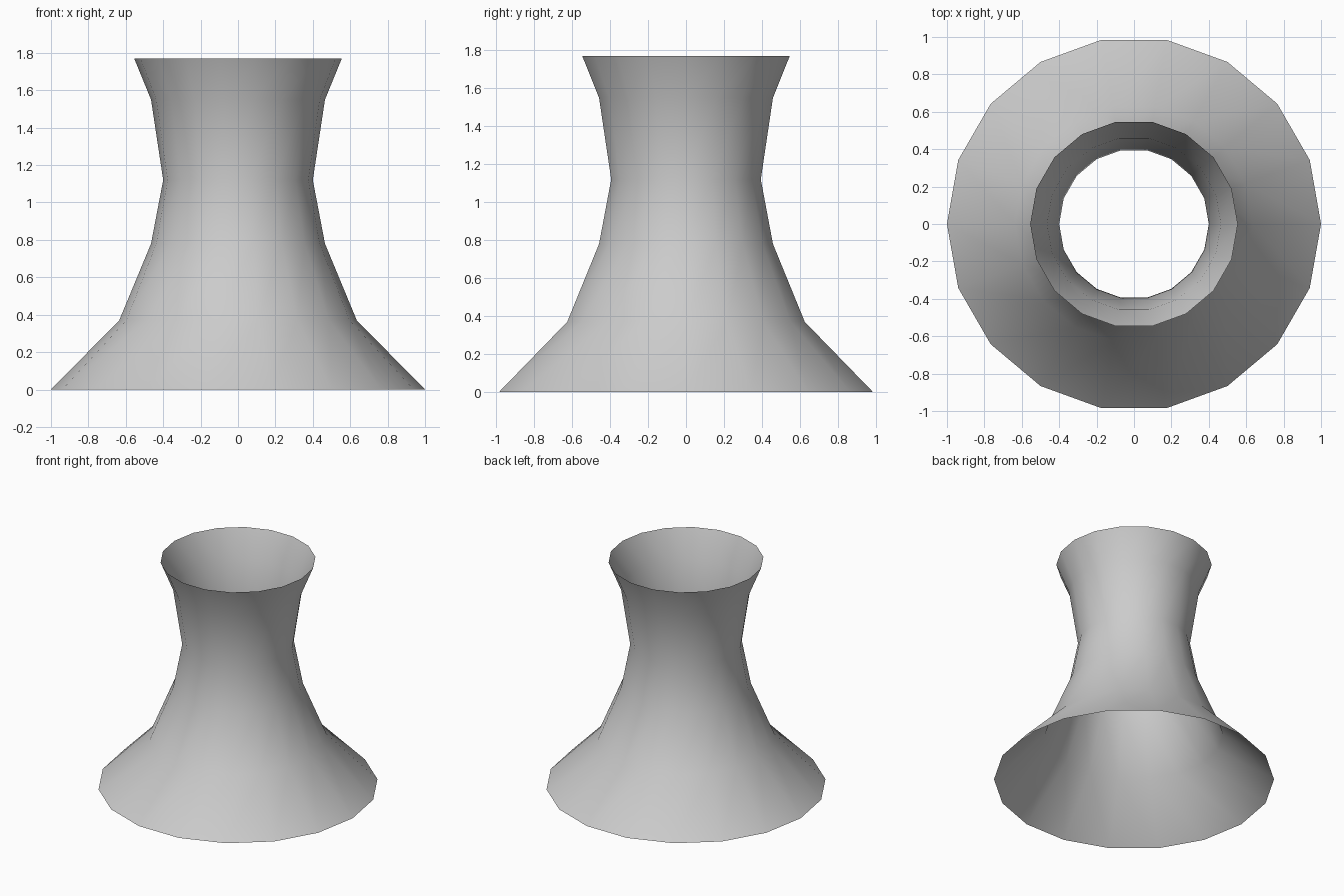
import bpy, bmesh
from math import cos, sin, pi

if "Cube" in bpy.data.objects:
    bpy.data.objects.remove(bpy.data.objects["Cube"])

SIDES = 18
# (radius, height) from the flared foot to the rim
PROFILE = [(1.0, 0.0), (0.635, 0.37), (0.465, 0.78),
           (0.40, 1.12), (0.465, 1.55), (0.555, 1.77)]

# Open single-walled flared tower
bm = bmesh.new()
rings = [[bm.verts.new((r * cos(2 * pi * i / SIDES), r * sin(2 * pi * i / SIDES), z))
          for i in range(SIDES)] for r, z in PROFILE]
for low, high in zip(rings, rings[1:]):
    for i in range(SIDES):
        j = (i + 1) % SIDES
        face = bm.faces.new((low[i], low[j], high[j], high[i]))
        face.smooth = True

mesh = bpy.data.meshes.new("flared_tower")
bm.to_mesh(mesh)
bm.free()
tower = bpy.data.objects.new("flared_tower", mesh)
bpy.context.collection.objects.link(tower)
